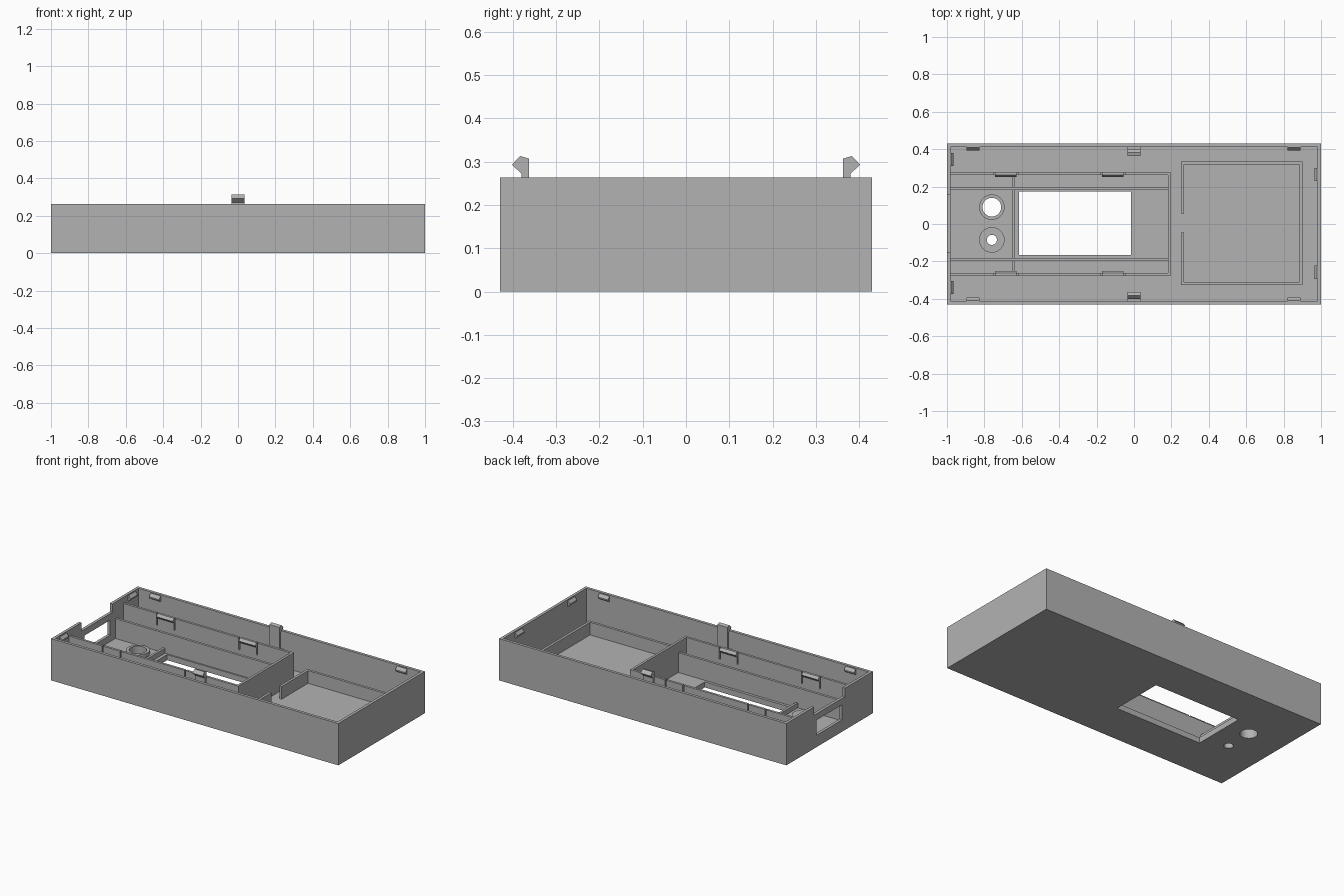
import bpy, bmesh, math
from mathutils import Matrix

old = bpy.data.objects.get("Cube")
if old:
    bpy.data.objects.remove(old, do_unlink=True)

grey = bpy.data.materials.new("plain_grey")
grey.use_nodes = True
COLOUR = (0.45, 0.45, 0.45, 1)
grey.diffuse_color = COLOUR
grey.node_tree.nodes["Principled BSDF"].inputs["Base Color"].default_value = COLOUR

HEIGHT, FLOOR, WALL = 0.263, 0.035, 0.018
HALF_X, HALF_Y = 1.0, 0.43
IN_X, IN_Y = HALF_X - WALL, HALF_Y - WALL


def finish(bm, name):
    bmesh.ops.recalc_face_normals(bm, faces=bm.faces)
    mesh = bpy.data.meshes.new(name)
    bm.to_mesh(mesh)
    bm.free()
    mesh.materials.append(grey)
    ob = bpy.data.objects.new(name, mesh)
    bpy.context.collection.objects.link(ob)
    return ob


def box(name, x, y, z):
    """Box from (min, max) pairs."""
    bm = bmesh.new()
    bmesh.ops.create_cube(bm, size=1)
    for v in bm.verts:
        v.co = [a[0] if c < 0 else a[1] for c, a in zip(v.co, (x, y, z))]
    return finish(bm, name)


def cylinder(name, x, y, radius, z):
    bm = bmesh.new()
    bmesh.ops.create_cone(bm, cap_ends=True, segments=48, radius1=radius, radius2=radius,
                          depth=z[1] - z[0], matrix=Matrix.Translation((x, y, sum(z) / 2)))
    return finish(bm, name)


def prism(name, profile, width, place):
    """Extrude an (inward, z) profile sideways, then place it with a matrix."""
    bm = bmesh.new()
    face = bm.faces.new([bm.verts.new((-width / 2, d, z)) for d, z in profile])
    ext = bmesh.ops.extrude_face_region(bm, geom=[face])
    for v in ext["geom"]:
        if isinstance(v, bmesh.types.BMVert):
            v.co.x += width
    bmesh.ops.transform(bm, matrix=place, verts=bm.verts)
    return finish(bm, name)


def cut(target, cutters):
    """Subtract the cutters from the target and remove them."""
    for c in cutters:
        mod = target.modifiers.new("cut", "BOOLEAN")
        mod.operation, mod.solver, mod.object = "DIFFERENCE", "EXACT", c
    bpy.context.view_layer.update()
    result = bpy.data.meshes.new_from_object(
        target.evaluated_get(bpy.context.evaluated_depsgraph_get()))
    target.modifiers.clear()
    target.data = result
    for c in cutters:
        bpy.data.objects.remove(c, do_unlink=True)


# Open tray with display window, button holes, end port and rim notch
BUTTONS = (("large_button", 0.09, 0.05), ("small_button", -0.085, 0.027))
BUTTON_X = -0.76
tray = box("tray", (-HALF_X, HALF_X), (-HALF_Y, HALF_Y), (0, HEIGHT))
cutters = [
    box("cavity", (-IN_X, IN_X), (-IN_Y, IN_Y), (FLOOR, 0.4)),
    box("display_window", (-0.615, -0.015), (-0.165, 0.173), (-0.1, 0.1)),
    box("port", (-1.1, -0.95), (-0.125, 0.13), (0.075, 0.17)),
    box("notch", (-1.1, -0.95), (-0.153, 0.155), (0.21, 0.4)),
]
cutters += [cylinder(n, BUTTON_X, y, r, (-0.1, 0.2)) for n, y, r in BUTTONS]
cut(tray, cutters)

# Raised collars round the button holes
for name, y, r in BUTTONS:
    collar = cylinder(name + "_collar", BUTTON_X, y, 0.068, (FLOOR - 0.005, 0.058))
    cut(collar, [cylinder("bore", BUTTON_X, y, r, (-0.1, 0.2))])

# Circuit board bay: outer walls with slotted clips, inner rails, end wall
BASE = FLOOR - 0.005
CLIPS = (-0.687, -0.113)
CLIP_W = 0.115
for side, s in (("back", 1), ("front", -1)):
    y_pair = sorted((s * 0.262, s * 0.277))
    wall = box(side + "_bay_wall", (-IN_X - 0.005, 0.196), y_pair, (BASE, 0.225))
    slots = []
    for cx in CLIPS:
        for e in (-1, 1):
            sx = cx + e * (CLIP_W / 2 + 0.004)
            slots.append(box("slot", (sx - 0.004, sx + 0.004), (s * 0.27 - 0.05, s * 0.27 + 0.05),
                             (0.15, 0.3)))
    cut(wall, slots)
    for i, cx in enumerate(CLIPS):
        turn = Matrix.Rotation(math.pi if s > 0 else 0, 4, "Z")
        prism(f"{side}_board_clip_{i}", [(-0.002, 0.225), (0, 0.225), (0.012, 0.21), (0, 0.195),
                                         (-0.002, 0.195)],
              CLIP_W, Matrix.Translation((cx, s * 0.262, 0)) @ turn)
    box(side + "_board_rail", (-IN_X - 0.005, 0.185), sorted((s * 0.182, s * 0.198)), (BASE, 0.16))
box("bay_end_wall", (0.181, 0.196), (-0.265, 0.265), (BASE, 0.225))
box("bay_divider", (-0.651, -0.636), (-0.265, 0.265), (BASE, 0.066))

# Battery compartment with a cable gap
TOP = 0.115
box("battery_right_wall", (0.884, 0.9), (-0.325, 0.333), (BASE, TOP))
box("battery_back_wall", (0.25, 0.9), (0.317, 0.333), (BASE, TOP))
box("battery_front_wall", (0.25, 0.9), (-0.325, -0.309), (BASE, TOP))
box("battery_left_wall_back", (0.25, 0.266), (0.055, 0.333), (BASE, TOP))
box("battery_left_wall_front", (0.25, 0.266), (-0.325, -0.045), (BASE, TOP))

# Lid catches on the inside of the tray walls
NUB = [(-0.003, 0.257), (0.003, 0.257), (0.018, 0.24), (0.018, 0.232), (0, 0.22), (-0.003, 0.22)]
spots = [(x, s * IN_Y, math.pi if s > 0 else 0) for x in (-0.86, 0.855) for s in (-1, 1)]
spots += [(-IN_X, y, -math.pi / 2) for y in (-0.34, 0.345)]
spots += [(IN_X, y, math.pi / 2) for y in (-0.258, 0.265)]
for i, (x, y, angle) in enumerate(spots):
    prism(f"lid_catch_{i}", NUB, 0.07,
          Matrix.Translation((x, y, 0)) @ Matrix.Rotation(angle, 4, "Z"))

# Tall snap hooks in the middle of the long sides
HOOK = [(0.363, BASE), (0.38, BASE), (0.38, 0.272), (0.402, 0.293), (0.383, 0.313), (0.363, 0.307)]
for side, s in (("back", 1), ("front", -1)):
    prism(side + "_snap_hook", HOOK, 0.07, Matrix.Scale(s, 4, (0, 1, 0)))
    box(side + "_hook_support", (-0.035, 0.035), sorted((s * 0.375, s * (IN_Y + 0.003))), (BASE, 0.15))
